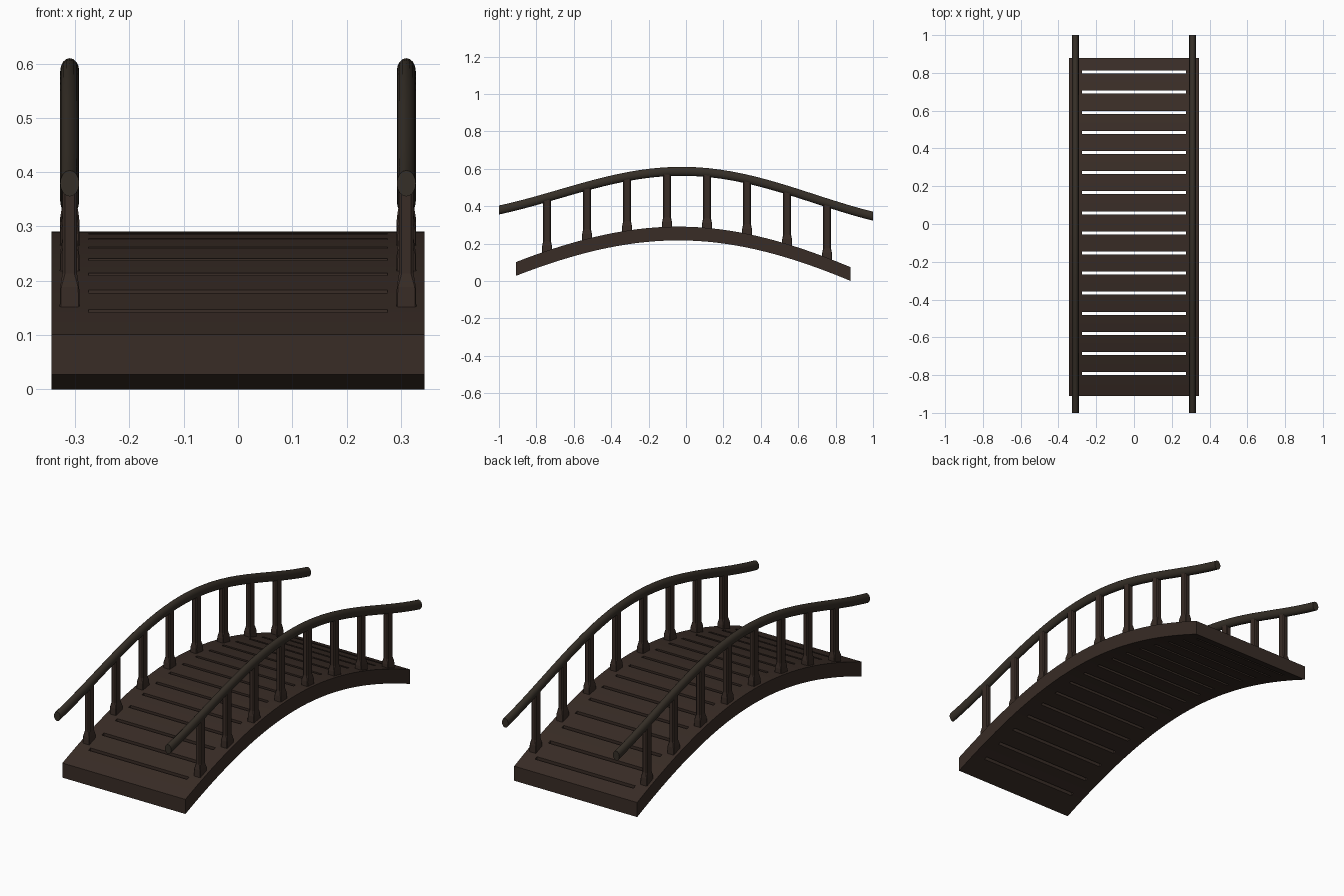
import bpy, bmesh, math

if "Cube" in bpy.data.objects:
    bpy.data.objects.remove(bpy.data.objects["Cube"])

TILT = 0.0151


def material(name, rgb):
    m = bpy.data.materials.new(name)
    m.diffuse_color = (*rgb, 1)
    m.use_nodes = True
    m.node_tree.nodes["Principled BSDF"].inputs["Base Color"].default_value = m.diffuse_color
    return m


wood = material("dark_wood", (0.040, 0.025, 0.019))
rail_wood = material("rail_wood", (0.036, 0.028, 0.020))


def deck_z(y):
    u = y + 0.015
    return 0.29 + 0.703 - math.sqrt(0.494 + 0.4078 * u * u) - TILT * u


def rail_z(y):
    return 0.586 - 0.134 * (1 - math.cos(2.3 * y)) - 0.0165 * y


def finish(name, bm, mat, smooth=False):
    bmesh.ops.recalc_face_normals(bm, faces=bm.faces)
    me = bpy.data.meshes.new(name)
    bm.to_mesh(me)
    bm.free()
    ob = bpy.data.objects.new(name, me)
    bpy.context.collection.objects.link(ob)
    me.materials.append(mat)
    if smooth:
        bpy.ops.object.select_all(action='DESELECT')
        ob.select_set(True)
        bpy.context.view_layer.objects.active = ob
        bpy.ops.object.shade_smooth_by_angle(angle=math.radians(40))
    return ob


def loft(bm, rings):
    rows = [[bm.verts.new(p) for p in r] for r in rings]
    n = len(rows[0])
    for a, b in zip(rows, rows[1:]):
        for i in range(n):
            j = (i + 1) % n
            bm.faces.new((a[i], a[j], b[j], b[i]))
    bm.faces.new(rows[0])
    bm.faces.new(rows[-1])


# Arched deck with sixteen slots between the planks
xs = [-0.3435, -0.275, 0.275, 0.3435]
ys, slot_rows = [-0.91, -0.85], set()
for i in range(16):
    yc = -0.792 + i * 0.1064
    slot_rows.add(len(ys))
    ys += [yc - 0.008, yc + 0.008]
    if i < 15:
        ys.append(yc + 0.0532)
ys += [0.84, 0.88]
bm = bmesh.new()
grid = [[bm.verts.new((x, y, deck_z(y))) for x in xs] for y in ys]
for r in range(len(ys) - 1):
    for c in range(3):
        if c == 1 and r in slot_rows:
            continue
        bm.faces.new((grid[r][c], grid[r][c + 1], grid[r + 1][c + 1], grid[r + 1][c]))
ext = bmesh.ops.extrude_face_region(bm, geom=bm.faces[:], use_keep_orig=True)
bmesh.ops.translate(bm, vec=(0, 0, -0.0735),
                    verts=[g for g in ext["geom"] if isinstance(g, bmesh.types.BMVert)])
finish("slatted_deck", bm, wood)


# Chamfered rectangular section for the posts
def section(x, y, z, hx, hy, cut):
    return [(x + sx, y + sy, z) for sx, sy in (
        (hx - cut, -hy), (hx, -hy + cut), (hx, hy - cut), (hx - cut, hy),
        (-hx + cut, hy), (-hx, hy - cut), (-hx, -hy + cut), (-hx + cut, -hy))]


for side, x in (("left", -0.31), ("right", 0.31)):
    # Handrail swept along the arch
    bm = bmesh.new()
    rings = []
    for k in range(33):
        y = -1 + k / 16
        rings.append([(x + 0.0175 * math.cos(a), y, rail_z(y) + 0.024 * math.sin(a))
                      for a in (2 * math.pi * i / 16 for i in range(16))])
    loft(bm, rings)
    finish(side + "_handrail", bm, rail_wood, True)

    # Posts with a square foot tapering to a slimmer shaft
    for i in range(8):
        y = -0.743 + i * 0.2139
        z = deck_z(y)
        bm = bmesh.new()
        loft(bm, [section(x, y, z - 0.012, 0.0185, 0.027, 0.002),
                  section(x, y, z + 0.027, 0.0175, 0.026, 0.002),
                  section(x, y, z + 0.052, 0.0135, 0.021, 0.005),
                  section(x, y, rail_z(y) - 0.004, 0.0135, 0.021, 0.005)])
        finish(f"{side}_post_{i + 1}", bm, wood)
